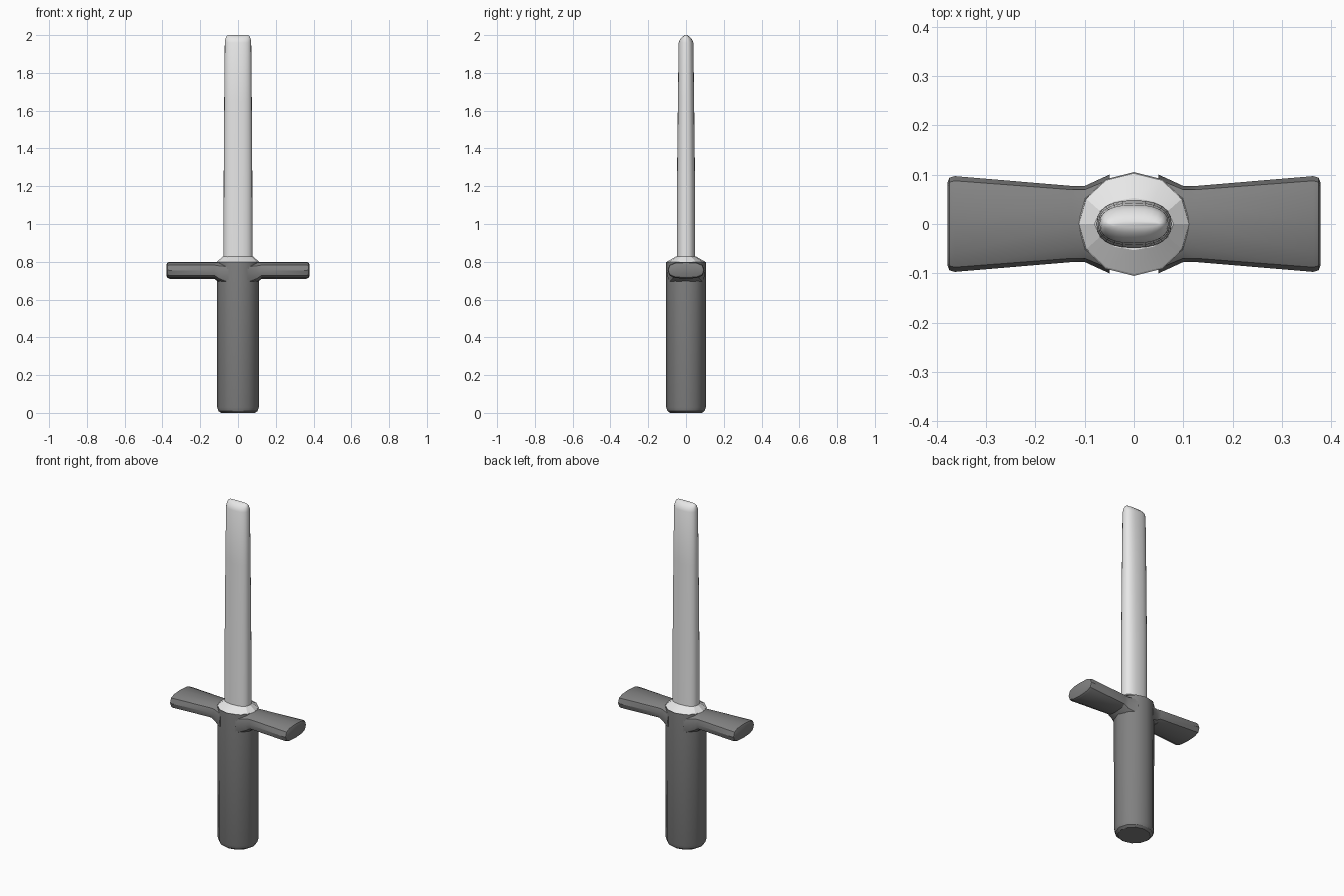
import bpy, bmesh, math
from mathutils import Vector

cube = bpy.data.objects.get("Cube")
if cube:
    bpy.data.objects.remove(cube, do_unlink=True)


def make_material(name, value):
    mat = bpy.data.materials.new(name)
    mat.use_nodes = True
    colour = (value, value, value, 1)
    mat.diffuse_color = colour
    mat.node_tree.nodes["Principled BSDF"].inputs["Base Color"].default_value = colour
    return mat


dark = make_material("dark grey grip", 0.22)
light = make_material("light grey blade", 0.8)


def ring(count, a, b, power=2.0):
    """Superellipse outline with half sizes a and b."""
    points = []
    for i in range(count):
        t = math.tau * i / count
        c, s = math.cos(t), math.sin(t)
        points.append((a * math.copysign(abs(c) ** (2 / power), c),
                       b * math.copysign(abs(s) ** (2 / power), s)))
    return points


def loft(name, sections, place, mat, angle):
    """Skin a list of (position, outline) sections and cap both ends."""
    bm = bmesh.new()
    loops = [[bm.verts.new(place(pos, u, v)) for u, v in outline]
             for pos, outline in sections]
    for low, high in zip(loops, loops[1:]):
        n = len(low)
        for i in range(n):
            j = (i + 1) % n
            bm.faces.new((low[i], low[j], high[j], high[i]))
    bm.faces.new(loops[0][::-1])
    bm.faces.new(loops[-1])
    bmesh.ops.recalc_face_normals(bm, faces=bm.faces)
    mesh = bpy.data.meshes.new(name)
    bm.to_mesh(mesh)
    bm.free()
    mesh.materials.append(mat)
    obj = bpy.data.objects.new(name, mesh)
    bpy.context.collection.objects.link(obj)
    bpy.ops.object.select_all(action='DESELECT')
    obj.select_set(True)
    bpy.context.view_layer.objects.active = obj
    bpy.ops.object.shade_smooth_by_angle(angle=math.radians(angle))
    return obj


def upright(z, x, y):
    return Vector((x, y, z))


# Twelve-sided grip with a chamfered base
loft("grip", [(z, ring(12, a, b)) for z, a, b in (
    (0, 0.09, 0.085), (0.01, 0.104, 0.098), (0.03, 0.11, 0.105),
    (0.8, 0.112, 0.105))], upright, dark, 32)

# Sloping collar between grip and blade
loft("collar", [(0.798, ring(12, 0.114, 0.105)), (0.828, ring(12, 0.08, 0.053))],
     upright, light, 20)

# Flat oval blade narrowing to a blunt wedge tip
loft("blade", [(z, ring(24, a, b, 2.4)) for z, a, b in (
    (0.8, 0.077, 0.049), (1.2, 0.076, 0.048), (1.65, 0.073, 0.043),
    (1.96, 0.07, 0.039), (1.98, 0.067, 0.031), (1.993, 0.062, 0.018),
    (2.0, 0.053, 0.006))], upright, light, 40)

# Flaring guard arms with a fillet where they meet the grip
for side, label in ((1, "left"), (-1, "right")):
    def sideways(x, y, z, side=side):
        return Vector((side * x, y, z))

    sections = []
    for x, half_y, low, high in (
            (0.05, 0.1, 0.665, 0.8), (0.1, 0.077, 0.69, 0.8),
            (0.125, 0.077, 0.71, 0.8), (0.363, 0.097, 0.71, 0.8),
            (0.374, 0.094, 0.716, 0.796), (0.378, 0.084, 0.725, 0.787)):
        middle, half_z = (low + high) / 2, (high - low) / 2
        sections.append((x, [(u, v + middle)
                             for u, v in ring(12, half_y, half_z, 2.8)]))
    loft(label + "_guard_arm", sections, sideways, dark, 32)
